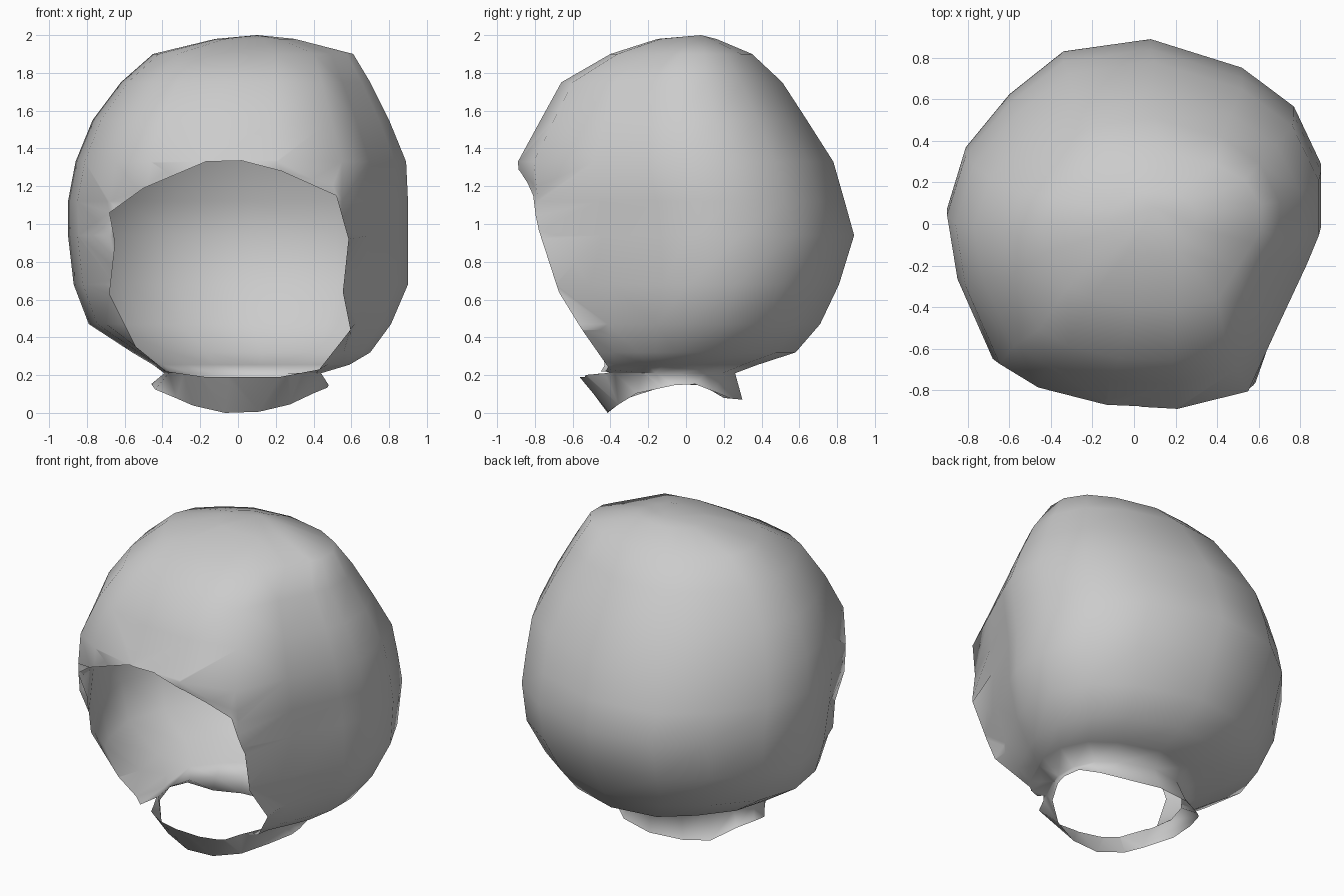
import bpy, bmesh, math
from mathutils import Vector

if "Cube" in bpy.data.objects:
    bpy.data.objects.remove(bpy.data.objects["Cube"])

# Horizontal outline of the hood at its widest, clockwise from the left side
OUTLINE = [(-.9, .06), (-.81, .36), (-.6, .62), (-.34, .83), (.08, .89), (.52, .75),
           (.77, .56), (.9, .28), (.9, 0), (.84, -.15), (.7, -.46), (.55, -.80),
           (.2, -.89), (-.15, -.87), (-.49, -.78), (-.68, -.66), (-.85, -.26)]
UNIT = [(x / .9, y / .89) for x, y in OUTLINE]

# Rings: height, left, right, front, back
RINGS = [
    (1.98, -.12, .30, -.15, .16),
    (1.90, -.45, .61, -.40, .35),
    (1.75, -.62, .70, -.66, .51),
    (1.55, -.77, .80, -.77, .64),
    (1.33, -.86, .89, -.89, .78),
    (1.12, -.90, .90, -.87, .84),
    (.94, -.90, .90, -.86, .89),
    (.68, -.87, .90, -.79, .81),
    (.47, -.79, .81, -.77, .71),
    (.32, -.56, .70, -.69, .58),
    (.255, -.45, .59, -.62, .38),
    (.21, -.39, .44, -.58, .26),
]

# Face opening seen from the front (x, z)
OPENING = [(-.68, 1.06), (-.5, 1.19), (-.17, 1.33), (.02, 1.335), (.23, 1.28),
           (.52, 1.15), (.585, .92), (.555, .64), (.595, .44), (.43, .23),
           (.22, .19), (-.17, .19), (-.38, .22), (-.54, .35), (-.68, .63), (-.65, .9)]

# Cheek edges of the opening and lower edge of the collar, as (input, output) curves
RIGHT_EDGE = [(.2, -.45), (.24, -.41), (.44, -.55), (.63, -.67), (1.0, -.79), (1.16, -.81)]
LEFT_EDGE = [(.2, -.47), (.24, -.43), (.35, -.44), (.63, -.52), (.9, -.60), (1.07, -.65)]
RIM = [(-.42, 0), (-.28, .10), (0, .16), (.12, .14), (.19, .08), (.3, .07)]


def curve(points, t):
    for (a, va), (b, vb) in zip(points, points[1:]):
        if t <= b:
            return va + (vb - va) * max(0, (t - a) / (b - a))
    return points[-1][1]


def inside(x, z):
    hit = False
    for i, (x1, z1) in enumerate(OPENING):
        x0, z0 = OPENING[i - 1]
        if (z0 > z) != (z1 > z) and x < x0 + (z - z0) * (x1 - x0) / (z1 - z0):
            hit = not hit
    return hit


def lerp(a, b, t):
    return a + (b - a) * t


bm = bmesh.new()

# Shell rings, then the flared collar rim
loops = []
for z, xl, xr, yf, yb in RINGS:
    loops.append([bm.verts.new((lerp(xl, xr, (u + 1) / 2), lerp(yf, yb, (v + 1) / 2), z))
                  for u, v in UNIT])
rim = []
for u, v in UNIT:
    r = math.hypot(u, v)
    y = lerp(-.42, .3, (v / r + 1) / 2)
    z = 0 if v < -.97 and u < 0 else curve(RIM, y)
    rim.append(bm.verts.new((lerp(-.46, .48, (u / r + 1) / 2), y, z)))
loops.append(rim)

n = len(UNIT)
crown = bm.verts.new((.1, .08, 2))
for i in range(n):
    j = (i + 1) % n
    bm.faces.new((crown, loops[0][j], loops[0][i]))
    for a, b in zip(loops, loops[1:]):
        bm.faces.new((a[i], a[j], b[j], b[i]))
bmesh.ops.recalc_face_normals(bm, faces=bm.faces[:])
bmesh.ops.triangulate(bm, faces=[f for f in bm.faces if f.calc_center_median().y < -.1])

# Cut the face opening: slice only the front faces near each outline edge
for i, (x1, z1) in enumerate(OPENING):
    x0, z0 = OPENING[i - 1]
    lo_x, hi_x = min(x0, x1) - .01, max(x0, x1) + .01
    lo_z, hi_z = min(z0, z1) - .01, max(z0, z1) + .01
    faces = []
    for f in bm.faces:
        xs = [v.co.x for v in f.verts]
        zs = [v.co.z for v in f.verts]
        if (f.calc_center_median().y < -.1 and max(xs) > lo_x and min(xs) < hi_x
                and max(zs) > lo_z and min(zs) < hi_z):
            faces.append(f)
    geom = set(faces)
    for f in faces:
        geom.update(f.edges)
        geom.update(f.verts)
    bmesh.ops.bisect_plane(bm, geom=list(geom), dist=.0005, plane_co=(x0, 0, z0),
                           plane_no=Vector((z1 - z0, 0, x0 - x1)).normalized())
cut = []
for f in bm.faces:
    c = f.calc_center_median()
    if c.y < -.1 and inside(c.x, c.z):
        cut.append(f)
bmesh.ops.delete(bm, geom=cut, context='FACES')

# Smooth the cheek edges of the opening into clean curves
for v in bm.verts:
    x, y, z = v.co
    if v.is_boundary and y < -.1 and .2 < z < 1.16 and abs(x) > .36:
        v.co.y = curve(RIGHT_EDGE if x > 0 else LEFT_EDGE, z)

# Hood object
mesh = bpy.data.meshes.new("hood")
bm.to_mesh(mesh)
bm.free()
hood = bpy.data.objects.new("hood", mesh)
bpy.context.collection.objects.link(hood)
grey = bpy.data.materials.new("plain grey")
grey.diffuse_color = (.6, .6, .6, 1)
grey.use_nodes = True
grey.node_tree.nodes["Principled BSDF"].inputs["Base Color"].default_value = grey.diffuse_color
mesh.materials.append(grey)
for p in mesh.polygons:
    p.use_smooth = True
